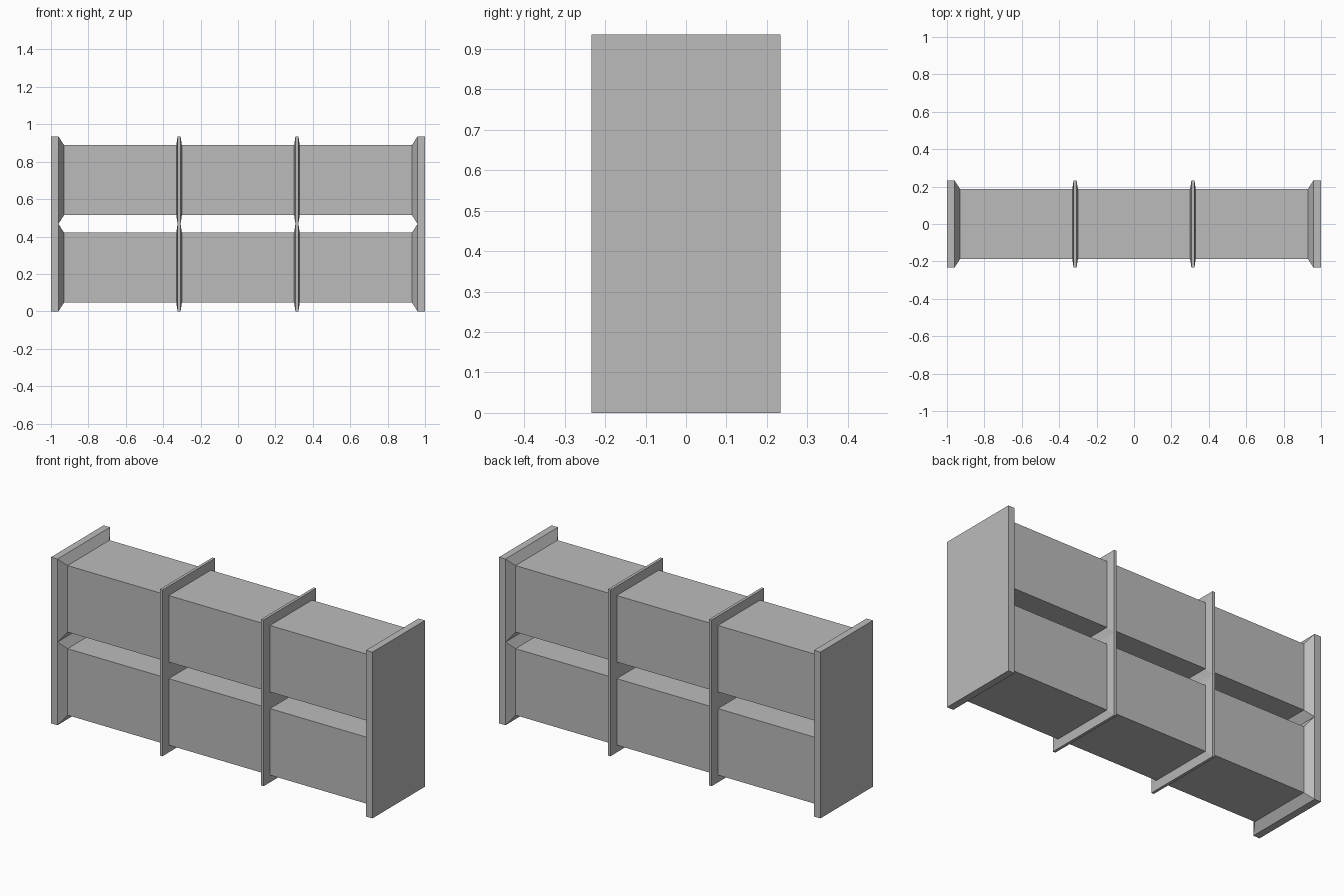
import bpy, bmesh, random
from mathutils import Vector

if "Cube" in bpy.data.objects:
    bpy.data.objects.remove(bpy.data.objects["Cube"], do_unlink=True)

concrete = bpy.data.materials.new("grey concrete")
concrete.use_nodes = True
GREY = (0.5, 0.5, 0.5, 1)
concrete.diffuse_color = GREY
concrete.node_tree.nodes["Principled BSDF"].inputs["Base Color"].default_value = GREY

FLANGE, BEAM = 0.2338, 0.187      # half sizes of flange and beam sections
LENGTH_HALF, RIB_X = 1.0, 0.315


def add_object(name, bm):
    mesh = bpy.data.meshes.new(name)
    bm.to_mesh(mesh)
    bm.free()
    mesh.materials.append(concrete)
    obj = bpy.data.objects.new(name, mesh)
    bpy.context.collection.objects.link(obj)
    return obj


def add_beam(bm, z):
    # square sections along x: end plate, flare, beam, rib, mirrored
    half = [(-LENGTH_HALF, FLANGE), (-0.96, FLANGE), (-0.93, BEAM),
            (-RIB_X - 0.015, BEAM), (-RIB_X - 0.008, FLANGE),
            (-RIB_X + 0.008, FLANGE), (-RIB_X + 0.015, BEAM)]
    rings = []
    for x, r in half + [(-x, r) for x, r in reversed(half)]:
        corners = ((-1, -1), (1, -1), (1, 1), (-1, 1))
        rings.append([bm.verts.new((x, y * r, z + h * r)) for y, h in corners])
    for a, b in zip(rings, rings[1:]):
        for i in range(4):
            j = (i + 1) % 4
            bm.faces.new((a[i], a[j], b[j], b[i]))
    bm.faces.new(rings[0])
    bm.faces.new(rings[-1])


# Whole rail: two stacked beams joined where their flanges touch
bm = bmesh.new()
add_beam(bm, FLANGE)
add_beam(bm, 3 * FLANGE)
seam = [f for f in bm.faces
        if all(abs(v.co.z - 2 * FLANGE) < 1e-4 for v in f.verts)]
bmesh.ops.delete(bm, geom=seam, context="FACES_ONLY")
bmesh.ops.remove_doubles(bm, verts=bm.verts, dist=1e-4)
bmesh.ops.dissolve_limit(bm, angle_limit=0.01, verts=bm.verts, edges=bm.edges)
bmesh.ops.recalc_face_normals(bm, faces=bm.faces)
rail = add_object("whole_rail", bm)
rail.hide_render = True

# Crack the rail into closely fitting chunks around scattered centres
random.seed(7)
COLUMNS = 9
centres = [Vector((-1 + (c + random.random()) * 2 / COLUMNS,
                   random.uniform(-0.18, 0.18),
                   FLANGE * (1 + 2 * row) + random.uniform(-0.15, 0.15)))
           for row in range(2) for c in range(COLUMNS)]

for n, centre in enumerate(centres):
    bm = bmesh.new()
    bmesh.ops.create_cube(bm, size=5)
    for other in centres:
        if other is centre:
            continue
        cut = bmesh.ops.bisect_plane(
            bm, geom=bm.verts[:] + bm.edges[:] + bm.faces[:],
            plane_co=(centre + other) / 2, plane_no=other - centre,
            clear_outer=True)
        rim = [e for e in cut["geom_cut"] if isinstance(e, bmesh.types.BMEdge)]
        if rim:
            bmesh.ops.holes_fill(bm, edges=rim)
    bmesh.ops.recalc_face_normals(bm, faces=bm.faces)
    chunk = add_object(f"rail_chunk_{n + 1}", bm)
    clip = chunk.modifiers.new("clip", "BOOLEAN")
    clip.operation = "INTERSECT"
    clip.solver = "EXACT"
    clip.object = rail
    # Keep the clipped shape as a plain mesh
    graph = bpy.context.evaluated_depsgraph_get()
    shape = bpy.data.meshes.new_from_object(chunk.evaluated_get(graph))
    chunk.modifiers.clear()
    chunk.data = shape

bpy.data.objects.remove(rail, do_unlink=True)
